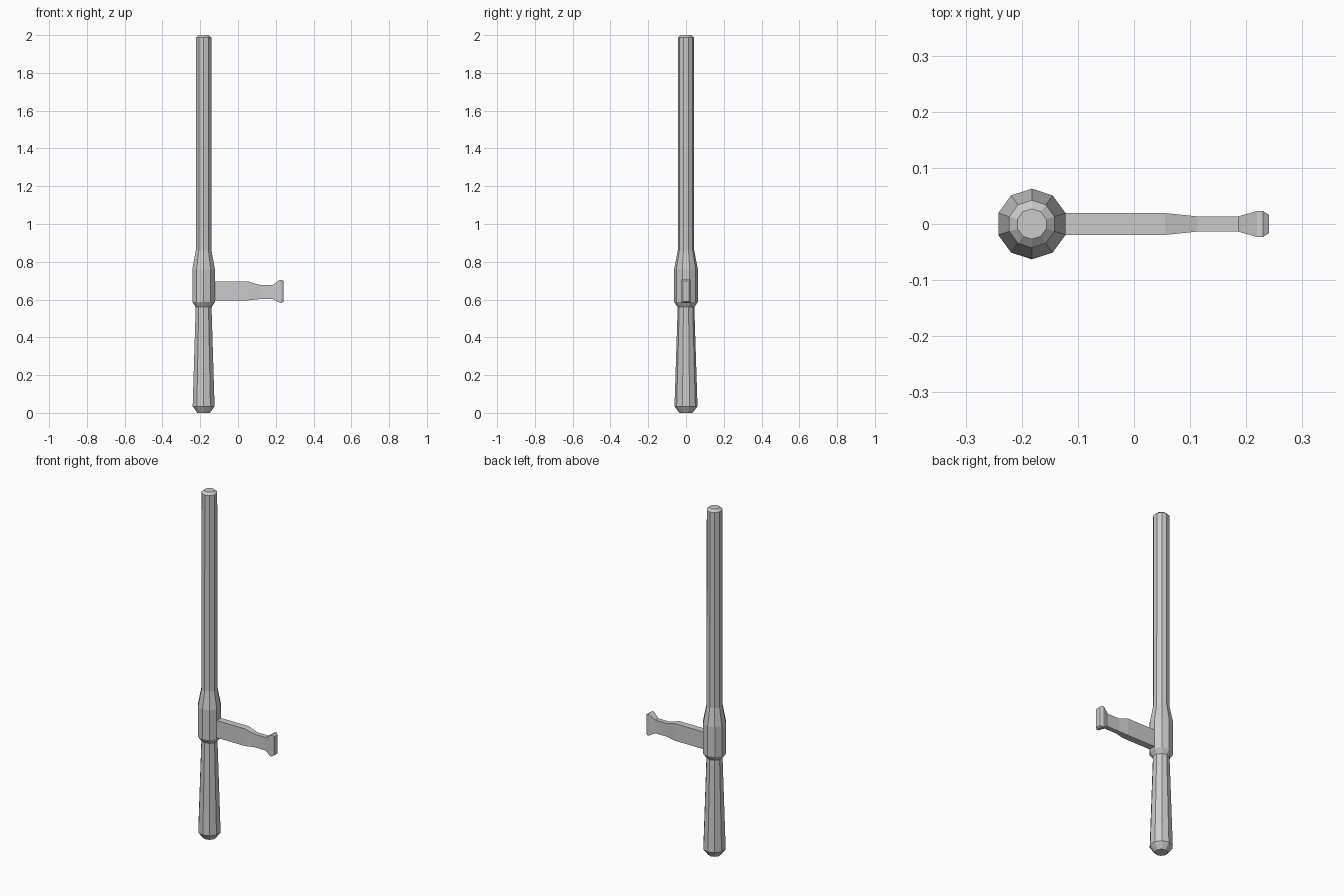
import bpy
import math

if "Cube" in bpy.data.objects:
    bpy.data.objects.remove(bpy.data.objects["Cube"])


def loft(name, rings):
    """Join equal-sized rings of points with quads and cap both ends."""
    n = len(rings[0])
    verts = [p for ring in rings for p in ring]
    faces = [tuple(reversed(range(n)))]
    for r in range(len(rings) - 1):
        for i in range(n):
            j = (i + 1) % n
            faces.append((r * n + i, r * n + j, (r + 1) * n + j, (r + 1) * n + i))
    faces.append(tuple(range((len(rings) - 1) * n, len(rings) * n)))
    mesh = bpy.data.meshes.new(name)
    mesh.from_pydata(verts, [], faces)
    obj = bpy.data.objects.new(name, mesh)
    bpy.context.collection.objects.link(obj)
    return obj


SHAFT_X = -0.182
SIDES = 10


def decagon(z, radius):
    angles = [math.radians(18) + math.tau * i / SIDES for i in range(SIDES)]
    return [(SHAFT_X + radius * math.cos(a), radius * math.sin(a), z) for a in angles]


def rectangle(x, half_y, low, high):
    return [(x, -half_y, low), (x, half_y, low), (x, half_y, high), (x, -half_y, high)]


# Ten-sided shaft: tapered grip, collar and long rod (height, radius)
shaft_profile = [
    (0.0, 0.035), (0.035, 0.061), (0.56, 0.044), (0.587, 0.063), (0.76, 0.063),
    (0.86, 0.0435), (1.987, 0.0425), (2.0, 0.027),
]
loft("baton_shaft", [decagon(z, r) for z, r in shaft_profile])

# Flat side handle with narrowed neck and flared end (x, half width, bottom, top)
handle_sections = [
    (-0.124, 0.0195, 0.596, 0.695), (0.055, 0.0195, 0.596, 0.695),
    (0.113, 0.0135, 0.602, 0.678), (0.186, 0.0135, 0.602, 0.678),
    (0.219, 0.023, 0.584, 0.703), (0.230, 0.023, 0.582, 0.705),
    (0.241, 0.016, 0.589, 0.698),
]
loft("side_handle", [rectangle(*s) for s in handle_sections])
